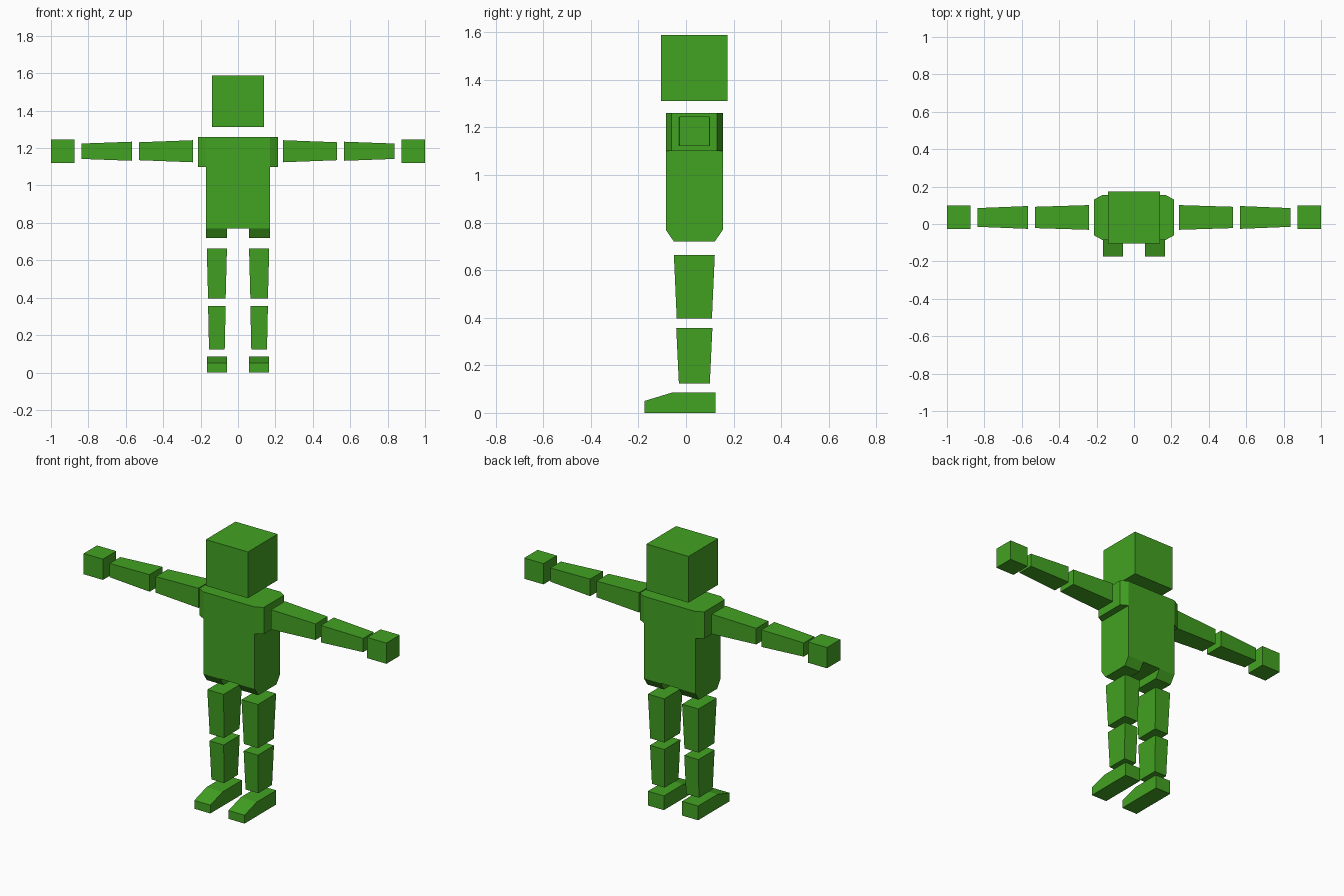
import bpy, bmesh, math

if "Cube" in bpy.data.objects:
    bpy.data.objects.remove(bpy.data.objects["Cube"])

green = bpy.data.materials.new("leaf green")
green.diffuse_color = (0.055, 0.36, 0.016, 1)
green.use_nodes = True
green.node_tree.nodes["Principled BSDF"].inputs["Base Color"].default_value = green.diffuse_color

MID_Y, ARM_Z, LEG_X = 0.035, 1.183, 0.113


def finish(name, bm):
    bmesh.ops.remove_doubles(bm, verts=bm.verts, dist=1e-5)
    bmesh.ops.dissolve_limit(bm, angle_limit=math.radians(1), verts=bm.verts, edges=bm.edges)
    bmesh.ops.recalc_face_normals(bm, faces=bm.faces)
    mesh = bpy.data.meshes.new(name)
    bm.to_mesh(mesh)
    bm.free()
    mesh.materials.append(green)
    bpy.context.collection.objects.link(bpy.data.objects.new(name, mesh))


def loft(name, ring_a, ring_b):
    """Closed solid between two matching rings of points."""
    bm = bmesh.new()
    a = [bm.verts.new(p) for p in ring_a]
    b = [bm.verts.new(p) for p in ring_b]
    bm.faces.new(a)
    bm.faces.new(b)
    for i in range(len(a)):
        j = (i + 1) % len(a)
        bm.faces.new((a[i], a[j], b[j], b[i]))
    finish(name, bm)


def rect(hu, hv):
    return [(-hu, -hv), (hu, -hv), (hu, hv), (-hu, hv)]


def arm_part(name, s, x0, x1, inner, outer):
    ring = lambda x, h: [(s * x, MID_Y + u, ARM_Z + v) for u, v in rect(*h)]
    loft(name, ring(x0, inner), ring(x1, outer))


def upright(name, cx, z0, z1, low, high):
    ring = lambda z, h: [(cx + u, MID_Y + v, z) for u, v in rect(*h)]
    loft(name, ring(z0, low), ring(z1, high))


def torso():
    """Grid of cells: shoulders stick out at the top, a gap splits the hips."""
    xs = [-0.213, -0.17, -0.06, 0.06, 0.17, 0.213]
    zs = [0.72, 0.77, 1.10, 1.26]
    cells = {(1, 0), (3, 0)} | {(i, 1) for i in (1, 2, 3)} | {(i, 2) for i in range(5)}
    bm = bmesh.new()

    def point(i, k, side):
        depth = 0.12
        if i in (0, 5):      # shoulder chamfer
            depth = 0.096
        if k == 0:           # hip chamfer
            depth = 0.086
        return bm.verts.new((xs[i], MID_Y + side * depth, zs[k]))

    for i, k in cells:
        corners = [(i, k), (i + 1, k), (i + 1, k + 1), (i, k + 1)]
        for side in (-1, 1):
            bm.faces.new([point(*c, side) for c in corners])
        beside = [(i, k - 1), (i + 1, k), (i, k + 1), (i - 1, k)]
        for n in range(4):
            if beside[n] not in cells:
                p, q = corners[n], corners[(n + 1) % 4]
                bm.faces.new([point(*p, -1), point(*q, -1), point(*q, 1), point(*p, 1)])
    finish("torso", bm)


# Head and torso
upright("head", 0, 1.312, 1.588, (0.139, 0.14), (0.139, 0.14))
torso()

# Limbs on both sides
for side, s in (("left", 1), ("right", -1)):
    arm_part(side + "_upper_arm", s, 0.24, 0.528, (0.066, 0.059), (0.057, 0.048))
    arm_part(side + "_forearm", s, 0.566, 0.837, (0.061, 0.051), (0.05, 0.041))
    arm_part(side + "_hand", s, 0.873, 1.0, (0.063, 0.062), (0.063, 0.062))
    upright(side + "_thigh", s * LEG_X, 0.397, 0.664, (0.047, 0.074), (0.054, 0.086))
    upright(side + "_shin", s * LEG_X, 0.123, 0.356, (0.042, 0.065), (0.047, 0.076))
    # Foot with a sloped toe
    profile = [(-0.175, 0), (0.123, 0), (0.123, 0.085), (-0.06, 0.085), (-0.175, 0.05)]
    loft(side + "_foot",
         [(s * (LEG_X - 0.053), y, z) for y, z in profile],
         [(s * (LEG_X + 0.053), y, z) for y, z in profile])
